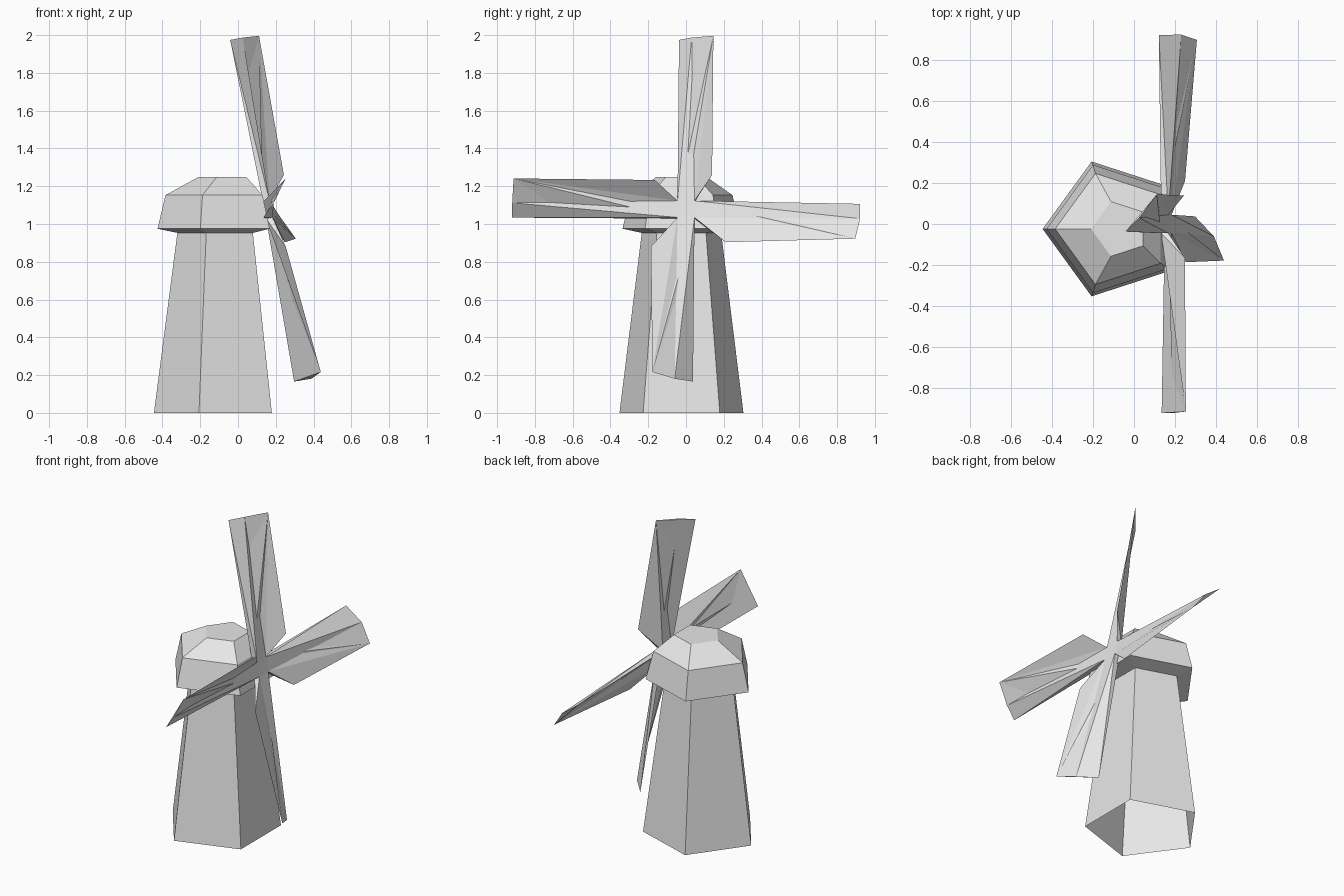
import bpy, bmesh, math
from mathutils import Vector

cube = bpy.data.objects.get("Cube")
if cube:
    bpy.data.objects.remove(cube, do_unlink=True)

# One plain grey for the whole model
grey = bpy.data.materials.new("light_grey")
grey.use_nodes = True
grey.diffuse_color = (0.8, 0.8, 0.8, 1)
grey.node_tree.nodes["Principled BSDF"].inputs["Base Color"].default_value = (0.8, 0.8, 0.8, 1)


def finish(bm, name):
    bmesh.ops.remove_doubles(bm, verts=bm.verts, dist=0.0005)
    bmesh.ops.recalc_face_normals(bm, faces=bm.faces)
    mesh = bpy.data.meshes.new(name)
    bm.to_mesh(mesh)
    bm.free()
    mesh.materials.append(grey)
    obj = bpy.data.objects.new(name, mesh)
    bpy.context.scene.collection.objects.link(obj)
    return obj


def stacked_pentagons(name, rings, closed_top):
    """Join pentagon rings given as (centre x, radius, height)."""
    bm = bmesh.new()
    loops = []
    for cx, radius, z in rings:
        angles = [math.radians(180 + 72 * i) for i in range(5)]
        loops.append([bm.verts.new((cx + radius * math.cos(a),
                                    -0.024 + radius * math.sin(a), z)) for a in angles])
    for low, high in zip(loops, loops[1:]):
        for i in range(5):
            j = (i + 1) % 5
            bm.faces.new((low[i], low[j], high[j], high[i]))
    if closed_top:
        bm.faces.new(loops[-1])
    return finish(bm, name)


# Tapered tower, open underneath, and the overhanging cap
stacked_pentagons("tower", [(-0.1, 0.345, 0), (-0.1, 0.221, 0.953)], False)
stacked_pentagons("cap", [(-0.1, 0.221, 0.953), (-0.098, 0.328, 0.975),
                          (-0.1, 0.284, 1.153), (-0.069, 0.14, 1.249)], True)

# Tilted rotor frame
tilt = math.radians(10.6)
hub = Vector((0.175, 0, 1.079))
axle = Vector((math.cos(tilt), 0, math.sin(tilt)))
up = Vector((-math.sin(tilt), 0, math.cos(tilt)))
side = Vector((0, 1, 0))
HALF, BACK = 0.045, -0.035

# Sail corners as (along sail, across sail, along axle)
lead_tip = (0.92, -0.037, -0.048)
narrow = dict(fold=(0.92, 0.03, 0.02), trail=(0.913, 0.145, 0.106), shoulder=(0.165, 0.138, 0.1))
wide = dict(fold=(0.922, 0.06, 0.045), trail=(0.896, 0.178, 0.1), shoulder=(0.21, 0.186, 0.04))


def add_sail(bm, along, across, shape):
    def vert(p):
        return bm.verts.new(hub + along * p[0] + across * p[1] + axle * p[2])
    a, b, c, d = (vert(p) for p in (lead_tip, shape["fold"], shape["trail"], shape["shoulder"]))
    p, q = vert((HALF, -HALF, 0)), vert((HALF, HALF, 0))
    p2, q2 = vert((HALF, -HALF, BACK)), vert((HALF, HALF, BACK))
    # Front panels and spar
    for face in ((a, p, b), (b, p, q), (b, q, c), (c, q, d)):
        bm.faces.new(face)
    # Back panels, edges and tip
    for face in ((a, c, p2), (c, d, q2), (c, q2, p2), (a, p2, p), (d, q, q2), (a, b, c)):
        bm.faces.new(face)


bm = bmesh.new()
for along, across, shape in ((up, side, narrow), (-side, up, narrow),
                             (-up, -side, wide), (side, -up, wide)):
    add_sail(bm, along, across, shape)

# Hub plates, front and back
for depth in (0, BACK):
    bm.faces.new([bm.verts.new(hub + side * s * HALF + up * u * HALF + axle * depth)
                  for s, u in ((-1, -1), (1, -1), (1, 1), (-1, 1))])
finish(bm, "sails")
